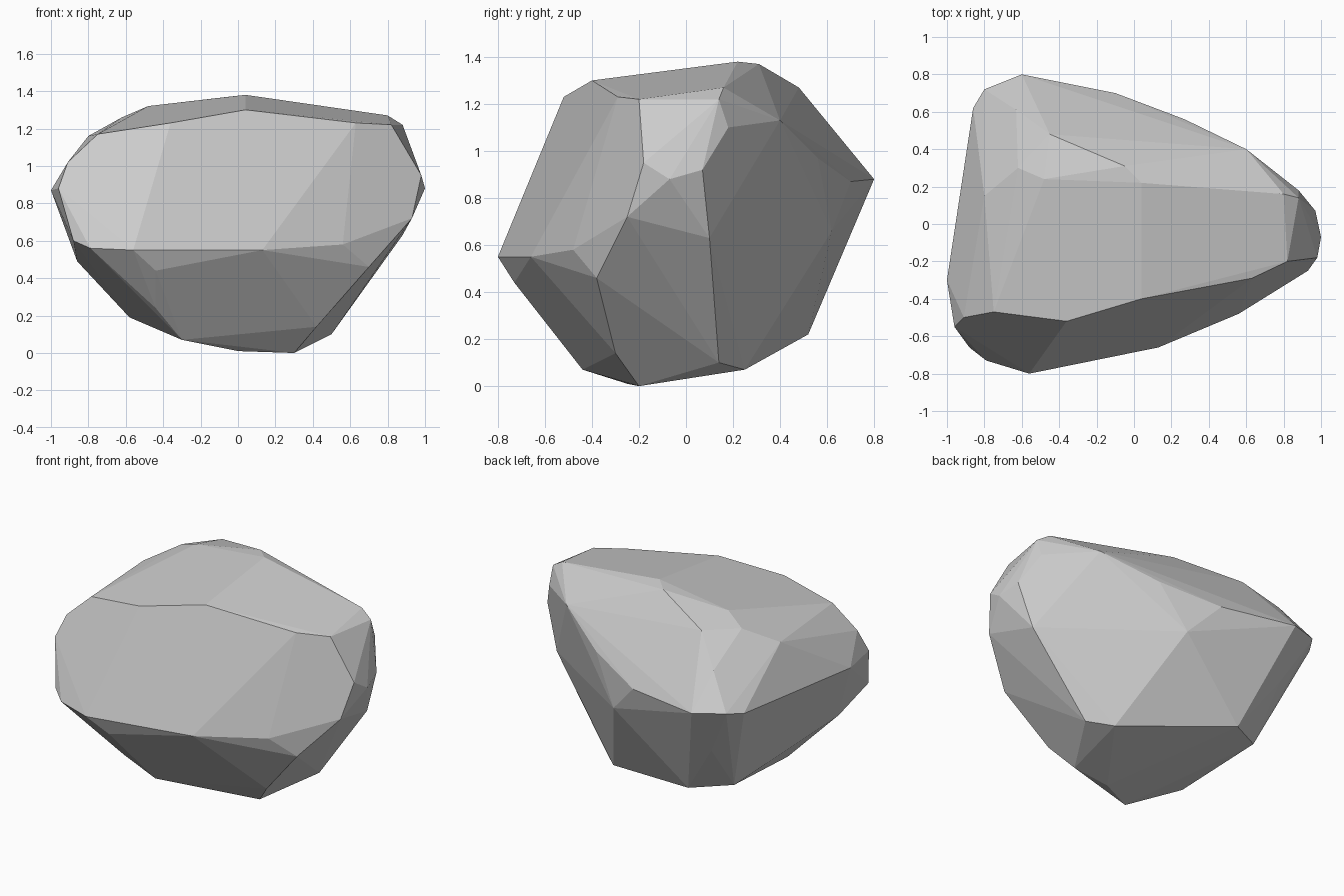
import bpy, bmesh, math

# Corner points of the boulder, from the top down
crown = [(.04, .22, 1.38), (-.48, .24, 1.32), (.04, -.4, 1.3), (-.36, -.52, 1.23),
         (.63, -.29, 1.23), (.8, .16, 1.27), (-.45, .48, 1.27), (-.05, .31, 1.37),
         (-.62, .3, 1.26), (-.75, -.47, 1.17), (.82, -.2, 1.22), (.88, .14, 1.22)]
belt = [(-1, -.3, .87), (-.96, -.55, .88), (-.91, -.5, 1.02),
        (-.86, .62, .88), (-.8, .72, .9), (-.6, .8, .88), (-.1, .7, .87),
        (.27, .56, .97), (.6, .4, 1.13), (.88, .18, 1.1), (.98, -.18, .95),
        (1, -.07, .88), (.97, .07, .92), (-.63, .61, 1.1), (-.8, .15, 1.16)]
skirt = [(-.56, -.8, .55), (-.79, -.73, .56), (-.88, -.66, .6), (.13, -.66, .55),
         (.56, -.48, .58), (.7, -.38, .46), (.93, -.25, .72), (.88, .1, .63),
         (.1, .62, .66), (-.86, -.38, .49), (-.44, -.73, .44), (-.62, .62, .57)]
base = [(-.44, -.57, .24), (-.3, -.44, .07), (.42, -.3, .14), (.3, -.2, 0),
        (.5, .14, .1), (.36, .25, .07), (-.38, .52, .22), (-.62, .38, .25),
        (-.58, -.24, .19), (.42, -.5, .46), (0, -.25, .01)]

# Boulder: convex hull of the corners
bm = bmesh.new()
for p in crown + belt + skirt + base:
    bm.verts.new(p)
bmesh.ops.convex_hull(bm, input=bm.verts)
loose = [v for v in bm.verts if not v.link_faces]
bmesh.ops.delete(bm, geom=loose, context='VERTS')

# Merge nearly coplanar triangles into broad facets
bmesh.ops.dissolve_limit(bm, angle_limit=math.radians(4), verts=bm.verts, edges=bm.edges)
bmesh.ops.recalc_face_normals(bm, faces=bm.faces)

mesh = bpy.data.meshes.new("boulder")
bm.to_mesh(mesh)
bm.free()
boulder = bpy.data.objects.new("boulder", mesh)
bpy.context.collection.objects.link(boulder)
